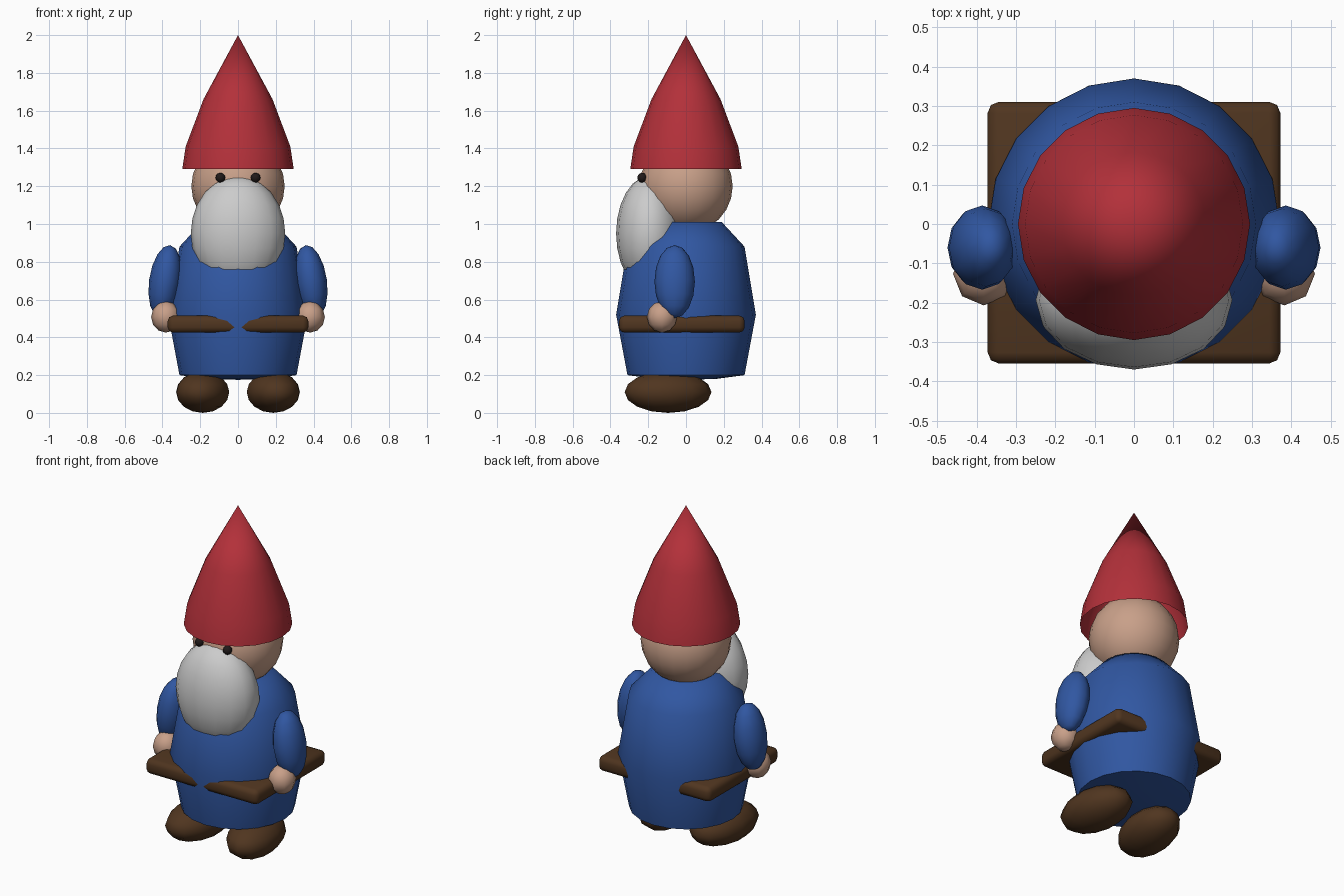
import bpy, bmesh, math
from mathutils import Matrix, Vector

if "Cube" in bpy.data.objects:
    bpy.data.objects.remove(bpy.data.objects["Cube"])


def mat(name, rgb):
    m = bpy.data.materials.new(name)
    m.diffuse_color = (*rgb, 1)
    m.use_nodes = True
    m.node_tree.nodes["Principled BSDF"].inputs["Base Color"].default_value = m.diffuse_color
    return m


RED = mat("hat_red", (0.45, 0.03, 0.042))
BLUE = mat("coat_blue", (0.03, 0.095, 0.36))
SKIN = mat("skin", (0.58, 0.35, 0.25))
WHITE = mat("beard_white", (0.63, 0.63, 0.60))
BROWN = mat("leather_brown", (0.08, 0.036, 0.014))
BLACK = mat("eye_black", (0.015, 0.01, 0.01))
PINK = mat("nose_pink", (0.70, 0.25, 0.20))


def finish(bm, name, material, angle=60):
    bmesh.ops.recalc_face_normals(bm, faces=bm.faces)
    me = bpy.data.meshes.new(name)
    bm.to_mesh(me)
    bm.free()
    ob = bpy.data.objects.new(name, me)
    bpy.context.collection.objects.link(ob)
    me.materials.append(material)
    bpy.ops.object.select_all(action='DESELECT')
    ob.select_set(True)
    bpy.context.view_layer.objects.active = ob
    bpy.ops.object.shade_smooth_by_angle(angle=math.radians(angle))
    return ob


def lathe(name, profile, sides, material):
    """Spin (radius, z) points around the z axis."""
    bm = bmesh.new()
    vs = [bm.verts.new((r, 0, z)) for r, z in profile]
    es = [bm.edges.new(p) for p in zip(vs, vs[1:])]
    bmesh.ops.spin(bm, geom=vs + es, cent=(0, 0, 0), axis=(0, 0, 1),
                   angle=math.tau, steps=sides, use_duplicate=False)
    bmesh.ops.remove_doubles(bm, verts=bm.verts, dist=0.0005)
    return finish(bm, name, material)


def ellipsoid(name, centre, radii, material, seg=16, rings=10, tilt=0, turn=0):
    """Scaled sphere, tilted about y and turned about z (degrees)."""
    bm = bmesh.new()
    m = (Matrix.Translation(centre) @ Matrix.Rotation(math.radians(turn), 4, 'Z')
         @ Matrix.Rotation(math.radians(tilt), 4, 'Y')
         @ Matrix.Diagonal(Vector((*radii, 1))))
    bmesh.ops.create_uvsphere(bm, u_segments=seg, v_segments=rings, radius=1, matrix=m)
    return finish(bm, name, material)


# Coat and open-bottomed hat
lathe("coat", [(0, 0.175), (0.16, 0.18), (0.31, 0.20), (0.37, 0.52),
               (0.31, 0.88), (0.19, 1.01), (0, 1.02)], 20, BLUE)
lathe("hat", [(0.295, 1.29), (0.277, 1.41), (0.183, 1.66), (0, 2.0)], 20, RED)

# Head, beard and nose
ellipsoid("head", (0, 0, 1.20), (0.247, 0.247, 0.247), SKIN, 20, 12)
ellipsoid("beard", (0, -0.193, 0.95), (0.25, 0.177, 0.305), WHITE, 16, 12)
ellipsoid("nose", (0, -0.245, 1.19), (0.045, 0.04, 0.04), PINK, 10, 8)

# Square belt that shows only at its corners
bm = bmesh.new()
bmesh.ops.create_cube(bm, size=1, matrix=Matrix.Translation((0, -0.022, 0.47))
                      @ Matrix.Diagonal((0.744, 0.665, 0.09, 1)))
bmesh.ops.bevel(bm, geom=bm.edges[:], offset=0.028, segments=2,
                profile=0.5, affect='EDGES')
finish(bm, "belt", BROWN)

# Paired parts
for side, s in (("right", 1), ("left", -1)):
    ellipsoid(f"eye_{side}", (s * 0.093, -0.232, 1.245), (0.026,) * 3, BLACK, 8, 6)
    ellipsoid(f"sleeve_{side}", (s * 0.386, -0.06, 0.695), (0.085, 0.107, 0.195),
              BLUE, 12, 8, tilt=-s * 8)
    ellipsoid(f"hand_{side}", (s * 0.382, -0.127, 0.508), (0.078, 0.08, 0.083),
              SKIN, 8, 6)
    ellipsoid(f"boot_{side}", (s * 0.187, -0.095, 0.11), (0.142, 0.232, 0.11),
              BROWN, 12, 8, turn=s * 8)
